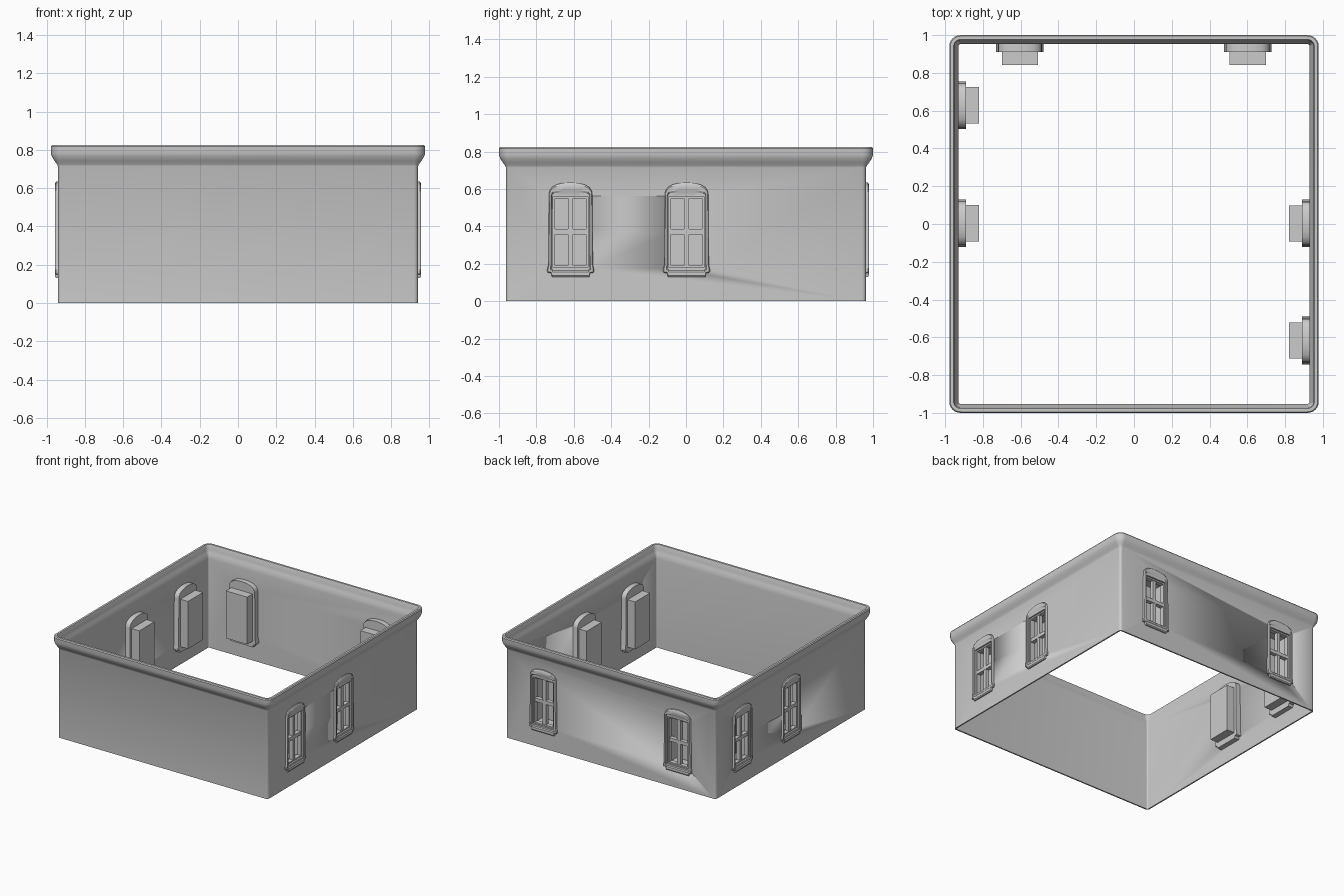
import bpy, bmesh, math
from mathutils import Vector

if "Cube" in bpy.data.objects:
    bpy.data.objects.remove(bpy.data.objects["Cube"])

HX, HY = 0.941, 0.963          # half sizes of the outer wall faces
grey = bpy.data.materials.new("plain_grey")
grey.diffuse_color = (0.6, 0.6, 0.6, 1)
grey.use_nodes = True
grey.node_tree.nodes["Principled BSDF"].inputs["Base Color"].default_value = grey.diffuse_color


def finish(bm, name, angle=35):
    bmesh.ops.remove_doubles(bm, verts=bm.verts, dist=1e-5)
    bmesh.ops.recalc_face_normals(bm, faces=bm.faces)
    me = bpy.data.meshes.new(name)
    bm.to_mesh(me)
    bm.free()
    me.materials.append(grey)
    ob = bpy.data.objects.new(name, me)
    bpy.context.collection.objects.link(ob)
    bpy.ops.object.select_all(action='DESELECT')
    bpy.context.view_layer.objects.active = ob
    ob.select_set(True)
    bpy.ops.object.shade_smooth_by_angle(angle=math.radians(angle))
    return ob


def skin(bm, rings, closed=False):
    """Join equal-length rings of points with quads; cap the ends unless closed."""
    vs = [[bm.verts.new(p) for p in r] for r in rings]
    n = len(vs[0])
    for a, b in zip(vs, vs[1:] + ([vs[0]] if closed else [])):
        for i in range(n):
            j = (i + 1) % n
            bm.faces.new((a[i], a[j], b[j], b[i]))
    if not closed:
        bm.faces.new(vs[0])
        bm.faces.new(vs[-1])


def rounded_ring(off, z, r=0.022, steps=6):
    pts = []
    for k, (sx, sy) in enumerate([(1, 1), (-1, 1), (-1, -1), (1, -1)]):
        for s in range(steps + 1):
            a = math.pi / 2 * (k + s / steps)
            pts.append((sx * (HX - r) + (r + off) * math.cos(a),
                        sy * (HY - r) + (r + off) * math.sin(a), z))
    return pts


# Walls with flared cornice: (outward offset, height) swept round the plan
profile = [(0, 0), (0, 0.715), (0.004, 0.725), (0.017, 0.742), (0.031, 0.765),
           (0.036, 0.782), (0.037, 0.817), (0.031, 0.825), (0.014, 0.825),
           (0.010, 0.818), (0.008, 0.785), (0.001, 0.765), (-0.007, 0.745),
           (-0.011, 0.72), (-0.011, 0)]
bm = bmesh.new()
skin(bm, [rounded_ring(o, z) for o, z in profile], closed=True)
walls = finish(bm, "walls_with_cornice")

# Window positions: wall direction, distance of the wall face, centre along it
RIGHT, LEFT, BACK = Vector((1, 0, 0)), Vector((-1, 0, 0)), Vector((0, 1, 0))
windows = [("right_front", RIGHT, HX, (0, -0.617, 0)),
           ("right_middle", RIGHT, HX, (0, 0.003, 0)),
           ("left_back", LEFT, HX, (0, 0.628, 0)),
           ("left_middle", LEFT, HX, (0, 0.004, 0)),
           ("back_left", BACK, HY, (-0.604, 0, 0)),
           ("back_right", BACK, HY, (0.602, 0, 0))]


def placer(n, dist, centre):
    t = Vector((0, 0, 1)).cross(n)
    c = Vector(centre) + n * dist
    return lambda u, z, w: c + t * u + n * w + Vector((0, 0, z))


def box(bm, P, u0, u1, z0, z1, w0, w1):
    skin(bm, [[P(u, z, w) for u, z in ((u0, z0), (u1, z0), (u1, z1), (u0, z1))]
              for w in (w0, w1)])


# Arched surround outline (right half, mirrored)
half = [(0.10, 0.13), (0.104, 0.15), (0.123, 0.153), (0.126, 0.165),
        (0.123, 0.18), (0.119, 0.195), (0.116, 0.57), (0.113, 0.59),
        (0.10, 0.61), (0.075, 0.624), (0.04, 0.633)]
outline = half + [(0, 0.636)] + [(-u, z) for u, z in reversed(half)]
OW, Z0, Z1 = 0.094, 0.18, 0.56     # opening half width, bottom, top


def opening(grow=0):
    return [(max(-OW - grow, min(OW + grow, u * 1.05)),
             max(Z0 - grow, min(Z1 + grow, z))) for u, z in outline]


def blend(f):
    return [((1 - f) * a[0] + f * b[0], (1 - f) * a[1] + f * b[1])
            for a, b in zip(outline, opening())]


cut = bmesh.new()
for name, n, dist, centre in windows:
    P = placer(n, dist, centre)

    # Surround with moulded face and closed recess box behind
    layers = [(opening(0.002), -0.12), (opening(0.002), -0.052),
              (outline, -0.052), (outline, 0.009), (blend(0.15), 0.015),
              (blend(0.55), 0.015), (blend(0.7), 0.009), (opening(), 0.009),
              (opening(), -0.117)]
    bm = bmesh.new()
    skin(bm, [[P(u, z, w) for u, z in pts] for pts, w in layers])
    finish(bm, "window_surround_" + name, 30)

    # Sash frame and glazing bars
    bm = bmesh.new()
    e = 0.011
    for s in (-1, 1):
        u0, u1 = sorted((s * OW, s * (OW - e)))
        box(bm, P, u0, u1, Z0, Z1, -0.04, -0.004)
    box(bm, P, -OW, OW, Z0, Z0 + e, -0.04, -0.004)
    box(bm, P, -OW, OW, Z1 - e, Z1, -0.04, -0.004)
    box(bm, P, -0.014, 0.014, Z0, Z1, -0.04, -0.008)
    box(bm, P, -OW, OW, 0.358, 0.386, -0.04, -0.006)
    finish(bm, "window_bars_" + name, 30)

    box(cut, P, -0.098, 0.098, 0.176, 0.564, -0.045, 0.04)

# Cut the window openings through the walls
cutter = finish(cut, "opening_cutter")
cutter.hide_render = True
mod = walls.modifiers.new("openings", 'BOOLEAN')
mod.operation, mod.solver, mod.object = 'DIFFERENCE', 'EXACT', cutter
bpy.context.view_layer.objects.active = walls
bpy.ops.object.modifier_apply(modifier=mod.name)
bpy.data.objects.remove(cutter)
